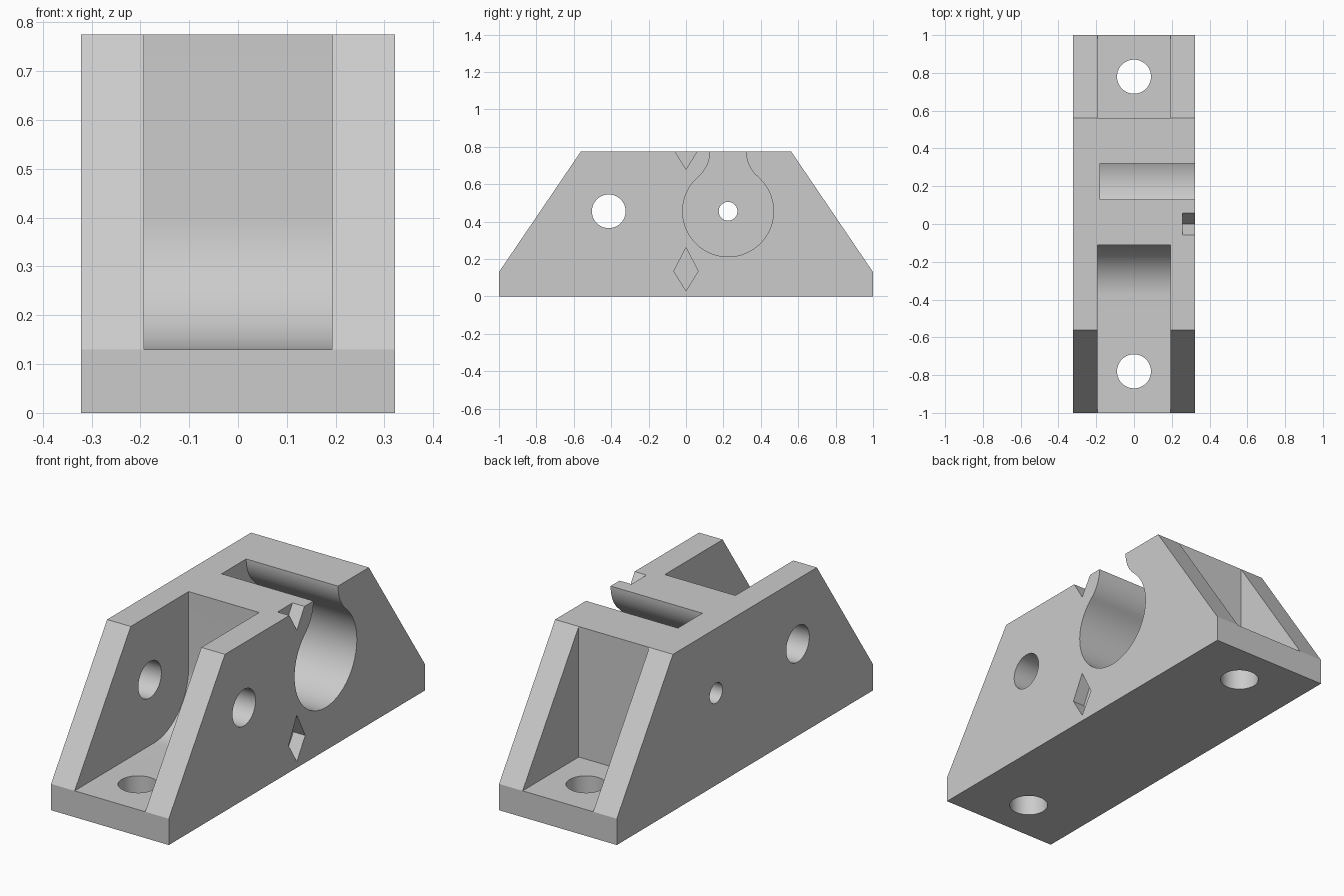
import bpy, bmesh
from math import pi, sin, cos, atan2
from mathutils import Vector

if "Cube" in bpy.data.objects:
    bpy.data.objects.remove(bpy.data.objects["Cube"], do_unlink=True)

HALF_WIDTH, TOP, FLOOR = 0.322, 0.775, 0.13
SHOULDER = 0.562     # half length of the flat top
POCKET = 0.193       # half width of the end pockets

grey = bpy.data.materials.new("plain grey")
grey.use_nodes = True
grey.diffuse_color = (0.6, 0.6, 0.6, 1)
grey.node_tree.nodes["Principled BSDF"].inputs["Base Color"].default_value = (0.6, 0.6, 0.6, 1)


def arc(cx, cy, r, start, end, steps):
    return [(cx + r * cos(start + (end - start) * i / steps),
             cy + r * sin(start + (end - start) * i / steps)) for i in range(steps + 1)]


def circle(cx, cy, r):
    return arc(cx, cy, r, 0, 2 * pi, 64)[:-1]


def prism(name, profile, low, high, axis="X"):
    """Extrude a (y, z) profile along X, or an (x, y) profile along Z."""
    place = (lambda p: (low, *p)) if axis == "X" else (lambda p: (*p, low))
    bm = bmesh.new()
    face = bm.faces.new([bm.verts.new(place(p)) for p in profile])
    moved = bmesh.ops.extrude_face_region(bm, geom=[face])["geom"]
    step = Vector((high - low, 0, 0) if axis == "X" else (0, 0, high - low))
    bmesh.ops.translate(bm, vec=step, verts=[v for v in moved if isinstance(v, bmesh.types.BMVert)])
    bmesh.ops.recalc_face_normals(bm, faces=bm.faces)
    mesh = bpy.data.meshes.new(name)
    bm.to_mesh(mesh)
    bm.free()
    mesh.materials.append(grey)
    obj = bpy.data.objects.new(name, mesh)
    bpy.context.collection.objects.link(obj)
    return obj


# Main block with sloping ends
block = prism("bracket_block", [(-1, 0), (1, 0), (1, FLOOR), (SHOULDER, TOP),
                                (-SHOULDER, TOP), (-1, FLOOR)], -HALF_WIDTH, HALF_WIDTH)
cutters = []

# Front pocket with a rounded inner corner, and plain back pocket
wall, fillet = -0.11, 0.27
corner = arc(wall - fillet, FLOOR + fillet, fillet, -pi / 2, 0, 24)
cutters.append(prism("front_pocket_cutter", [(-1.2, FLOOR)] + corner + [(wall, 1), (-1.2, 1)],
                     -POCKET, POCKET))
cutters.append(prism("back_pocket_cutter", [(SHOULDER, FLOOR), (1.2, FLOOR), (1.2, 1), (SHOULDER, 1)],
                     -POCKET, POCKET))

# Vertical bolt holes in the feet
for name, y in (("front", -0.78), ("back", 0.78)):
    cutters.append(prism(name + "_bolt_hole_cutter", circle(0, y, 0.09), -0.2, 0.3, "Z"))

# Cross hole and small axle hole
cutters.append(prism("cross_hole_cutter", circle(-0.413, 0.455, 0.09), -0.5, 0.5))
cy, cz, radius = 0.225, 0.455, 0.243
cutters.append(prism("axle_hole_cutter", circle(cy, cz, 0.05), -0.5, 0.0))

# Keyhole socket: a round bore whose neck flares tangentially into the top
neck, flare = 0.096, 0.177
lean = atan2(TOP - cz, neck + flare)
right_neck = arc(cy + neck + flare, TOP, flare, pi, pi + lean, 16)
bore = arc(cy, cz, radius, lean, -pi - lean, 64)
left_neck = arc(cy - neck - flare, TOP, flare, -lean, 0, 16)
outline = [(cy + neck, 1)] + right_neck + bore[1:-1] + left_neck + [(cy - neck, 1)]
cutters.append(prism("keyhole_cutter", outline, -0.18, 0.5))

# Diamond alignment notches on the left side
for name, z in (("lower", 0.145), ("upper", 0.795)):
    diamond = [(-0.065, z - 0.01), (0, z - 0.115), (0.065, z - 0.01), (0, z + 0.115)]
    cutters.append(prism(name + "_notch_cutter", diamond, 0.257, 0.5))

# Carve the block
bpy.context.view_layer.objects.active = block
block.select_set(True)
for cutter in cutters:
    cut = block.modifiers.new(cutter.name, "BOOLEAN")
    cut.operation, cut.solver, cut.object = "DIFFERENCE", "EXACT", cutter
    bpy.ops.object.modifier_apply(modifier=cut.name)
    bpy.data.objects.remove(cutter, do_unlink=True)
bpy.ops.object.shade_smooth_by_angle(angle=pi / 6)
